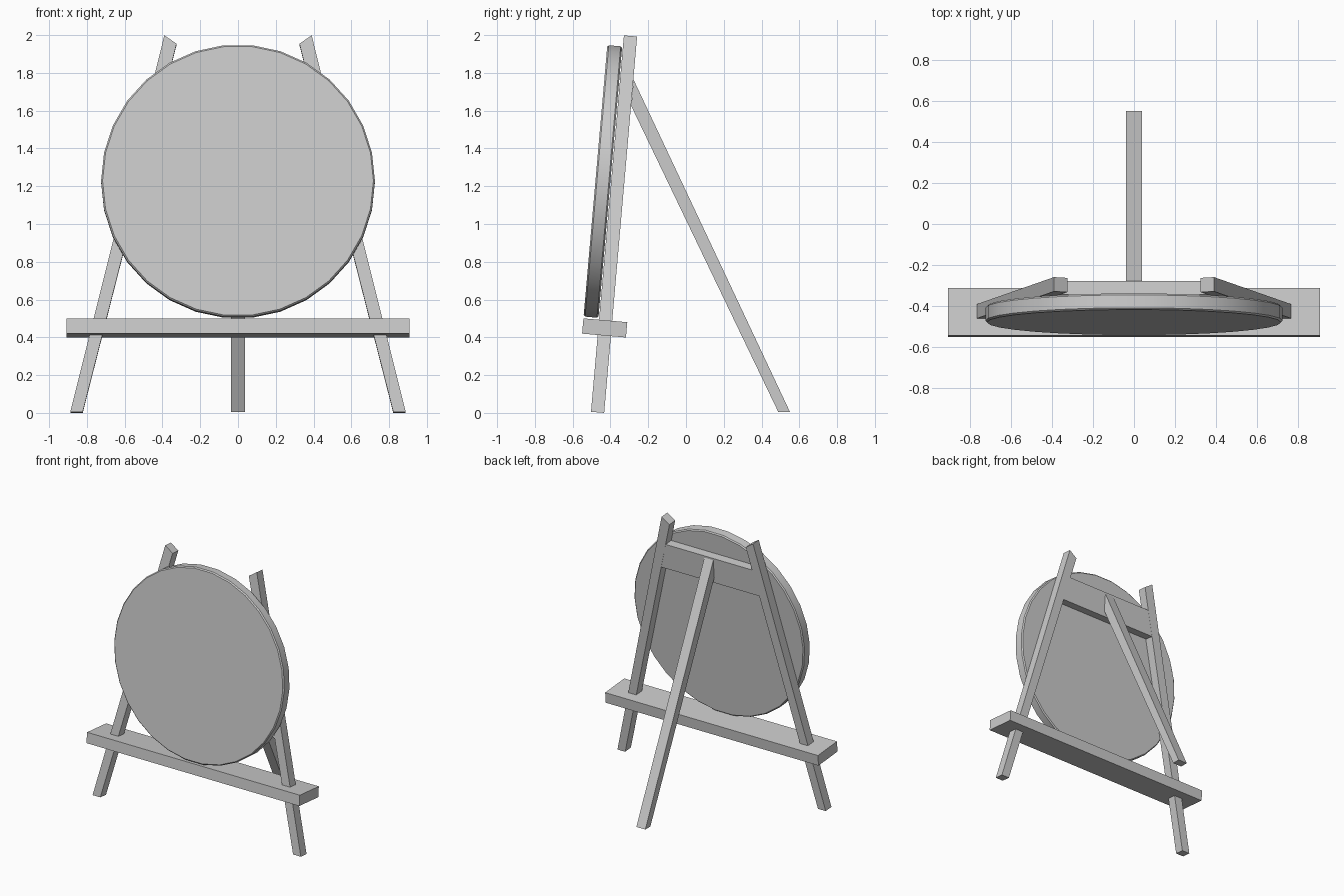
import bpy, bmesh, math
from mathutils import Matrix

if "Cube" in bpy.data.objects:
    bpy.data.objects.remove(bpy.data.objects["Cube"])

# Frame of the leaning front: origin at the front foot, tilted back 5 degrees
LEAN = Matrix.Translation((0, -0.503, 0.006)) @ Matrix.Rotation(math.radians(-5), 4, 'X')


def prism(name, profile, d0, d1, matrix, bevel=0.0):
    """Extrude an (x, z) profile from depth d0 to d1 along local y."""
    bm = bmesh.new()
    front = [bm.verts.new((x, d0, z)) for x, z in profile]
    back = [bm.verts.new((x, d1, z)) for x, z in profile]
    n = len(profile)
    caps = [bm.faces.new(front), bm.faces.new(back[::-1])]
    for i in range(n):
        j = (i + 1) % n
        bm.faces.new((front[j], front[i], back[i], back[j]))
    if bevel:
        edges = list({e for f in caps for e in f.edges})
        bmesh.ops.bevel(bm, geom=edges, offset=bevel, segments=1,
                        profile=0.5, affect='EDGES')
    bm.transform(matrix)
    bmesh.ops.recalc_face_normals(bm, faces=bm.faces)
    mesh = bpy.data.meshes.new(name)
    bm.to_mesh(mesh)
    bm.free()
    ob = bpy.data.objects.new(name, mesh)
    bpy.context.collection.objects.link(ob)
    return ob


def mirrored(profile, side):
    return [(x * side, z) for x, z in profile]


# Front legs, splayed outward, with slanted tops
leg = [(0.888, 0), (0.822, 0), (0.325, 1.956), (0.39, 2.0)]
for label, side in (("left", -1), ("right", 1)):
    prism(f"front_leg_{label}", mirrored(leg, side), 0, 0.07, LEAN)

# Tray that carries the board
prism("tray", [(-0.907, 0.408), (0.907, 0.408), (0.907, 0.489), (-0.907, 0.489)],
      -0.083, 0.15, LEAN)

# Crossbar between the legs at the top
prism("crossbar", [(-0.45, 1.59), (0.45, 1.59), (0.41, 1.785), (-0.41, 1.785)],
      0.003, 0.069, LEAN)

# Round board, 30 sides with a small edge bevel
R, CZ = 0.725, 1.22
circle = [(R * math.cos(math.tau * i / 30), CZ + R * math.sin(math.tau * i / 30))
          for i in range(30)]
board = prism("round_board", circle, -0.083, -0.004, LEAN, bevel=0.008)
bpy.context.view_layer.objects.active = board
board.select_set(True)
bpy.ops.object.shade_smooth_by_angle(angle=math.radians(30))

# Rear strut: side profile (y, z) turned so it is extruded across x
strut = [(-0.29, 1.625), (0.488, 0.006), (0.55, 0.006), (-0.278, 1.765)]
prism("rear_strut", strut, -0.038, 0.038, Matrix.Rotation(math.radians(90), 4, 'Z'))
